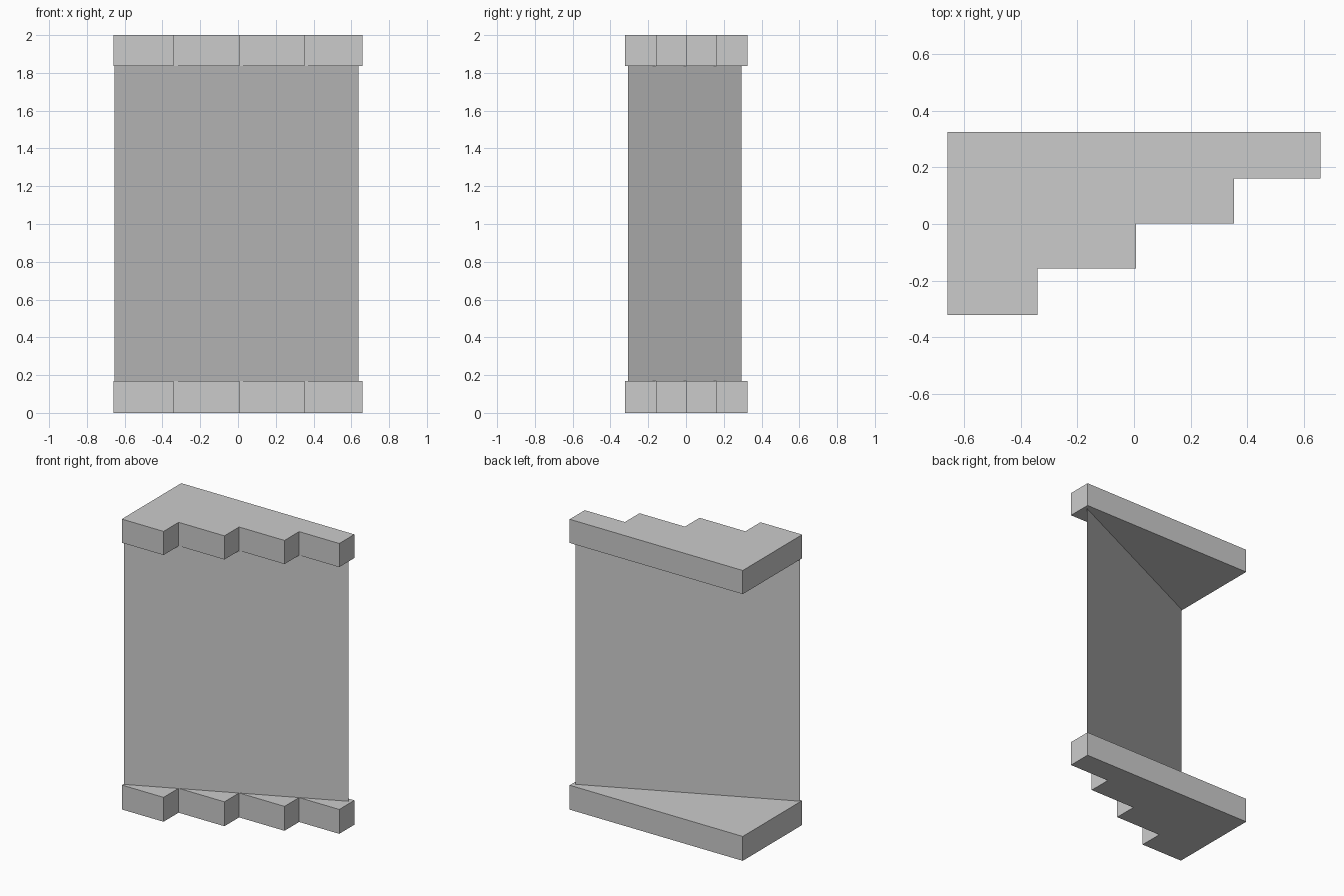
import bpy, bmesh

if "Cube" in bpy.data.objects:
    bpy.data.objects.remove(bpy.data.objects["Cube"])

# Stepped outline shared by both end slabs (counter-clockwise from above)
STEPS = [(-0.66, -0.322), (-0.342, -0.322), (-0.342, -0.158), (0.007, -0.158),
         (0.007, 0.002), (0.353, 0.002), (0.353, 0.161), (0.659, 0.161),
         (0.659, 0.325), (-0.66, 0.325)]
SLAB_BOTTOM_TOP = 0.168
SLAB_TOP_BOTTOM = 1.837


def add_object(name, bm):
    mesh = bpy.data.meshes.new(name)
    bm.to_mesh(mesh)
    bm.free()
    obj = bpy.data.objects.new(name, mesh)
    bpy.context.collection.objects.link(obj)
    return obj


def stepped_slab(name, z0, z1):
    bm = bmesh.new()
    face = bm.faces.new([bm.verts.new((x, y, z0)) for x, y in STEPS])
    ext = bmesh.ops.extrude_face_region(bm, geom=[face], use_keep_orig=True)
    top = [v for v in ext["geom"] if isinstance(v, bmesh.types.BMVert)]
    bmesh.ops.translate(bm, verts=top, vec=(0, 0, z1 - z0))
    bmesh.ops.recalc_face_normals(bm, faces=bm.faces)
    return add_object(name, bm)


# Lower and upper staircase-shaped slabs
stepped_slab("bottom_slab", 0.0, SLAB_BOTTOM_TOP)
stepped_slab("top_slab", SLAB_TOP_BOTTOM, 2.0)

# Thin flat sheet running diagonally between the slabs
bm = bmesh.new()
a, b = (-0.653, -0.306), (0.637, 0.293)
corners = [(*a, SLAB_BOTTOM_TOP), (*b, SLAB_BOTTOM_TOP),
           (*b, SLAB_TOP_BOTTOM), (*a, SLAB_TOP_BOTTOM)]
bm.faces.new([bm.verts.new(c) for c in corners])
add_object("diagonal_panel", bm)
